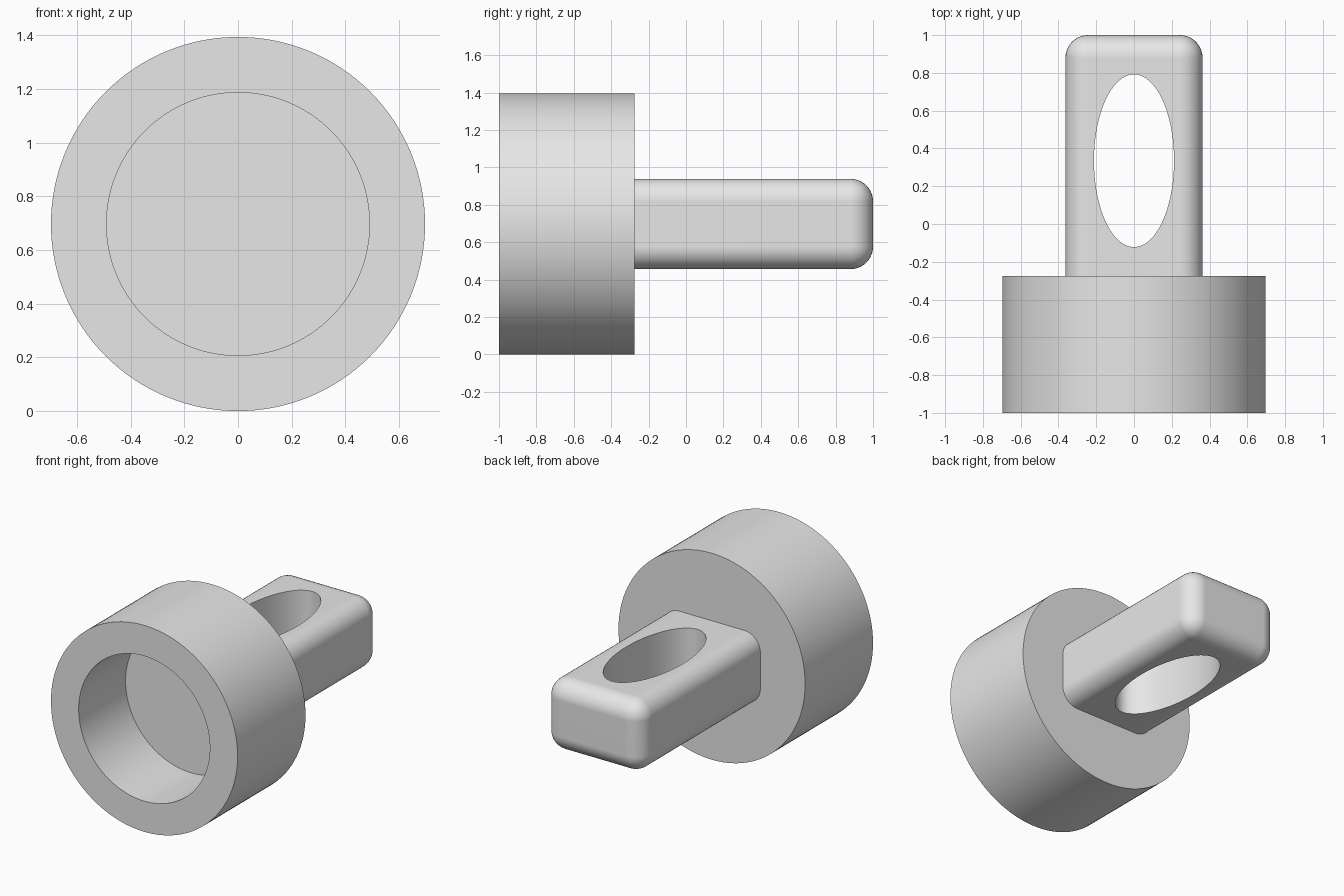
import bpy, bmesh, math
from mathutils import Matrix, Vector

if "Cube" in bpy.data.objects:
    bpy.data.objects.remove(bpy.data.objects["Cube"], do_unlink=True)

AXIS_Z = 0.697   # height of the long axis
SEGMENTS = 128

grey = bpy.data.materials.new("light_grey")
grey.use_nodes = True
grey.diffuse_color = (0.8, 0.8, 0.8, 1)
grey.node_tree.nodes["Principled BSDF"].inputs["Base Color"].default_value = (0.8, 0.8, 0.8, 1)


def make_object(name, bm):
    bmesh.ops.recalc_face_normals(bm, faces=bm.faces)
    mesh = bpy.data.meshes.new(name)
    bm.to_mesh(mesh)
    bm.free()
    mesh.materials.append(grey)
    obj = bpy.data.objects.new(name, mesh)
    bpy.context.collection.objects.link(obj)
    return obj


def select_only(obj):
    bpy.ops.object.select_all(action='DESELECT')
    obj.select_set(True)
    bpy.context.view_layer.objects.active = obj


def smooth(obj):
    select_only(obj)
    bpy.ops.object.shade_smooth_by_angle(angle=math.radians(30))


# Round cup with a blind bore: profile of (radius, y) spun about the long axis
bm = bmesh.new()
profile = [(0, -0.5), (0.49, -0.5), (0.49, -1), (0.697, -1), (0.697, -0.275), (0, -0.275)]
verts = [bm.verts.new((r, y, AXIS_Z)) for r, y in profile]
edges = [bm.edges.new(pair) for pair in zip(verts, verts[1:])]
bmesh.ops.spin(bm, geom=verts + edges, cent=(0, 0, AXIS_Z), axis=(0, 1, 0),
               angle=math.tau, steps=SEGMENTS, use_merge=False)
bmesh.ops.remove_doubles(bm, verts=bm.verts, dist=1e-5)
smooth(make_object("socket_cup", bm))

# Shank bar, rounded on every edge except where it enters the cup
y_start, y_end = -0.35, 1.0
bm = bmesh.new()
centre = Vector((0, (y_start + y_end) / 2, AXIS_Z))
bmesh.ops.create_cube(bm, size=1, matrix=Matrix.Translation(centre)
                      @ Matrix.Diagonal((0.726, y_end - y_start, 0.482, 1)))
rounded = [e for e in bm.edges if max(v.co.y for v in e.verts) > 0]
bmesh.ops.bevel(bm, geom=rounded, offset=0.12, offset_type='OFFSET',
                segments=10, profile=0.5, affect='EDGES')
bar = make_object("eye_bar", bm)

# Oval eye cut through the bar from top to bottom
bm = bmesh.new()
bmesh.ops.create_cone(bm, cap_ends=True, segments=SEGMENTS, radius1=1, radius2=1, depth=1,
                      matrix=Matrix.Translation((0, 0.335, AXIS_Z))
                      @ Matrix.Diagonal((0.212, 0.457, 1, 1)))
cutter = make_object("eye_cutter", bm)
cutter.hide_render = True

select_only(bar)
cut = bar.modifiers.new("eye_hole", 'BOOLEAN')
cut.operation = 'DIFFERENCE'
cut.solver = 'EXACT'
cut.object = cutter
bpy.ops.object.modifier_apply(modifier=cut.name)
bpy.data.objects.remove(cutter, do_unlink=True)

# Smooth shading with flat faces kept flat
smooth(bar)
weighted = bar.modifiers.new("flat_faces", 'WEIGHTED_NORMAL')
weighted.keep_sharp = True
